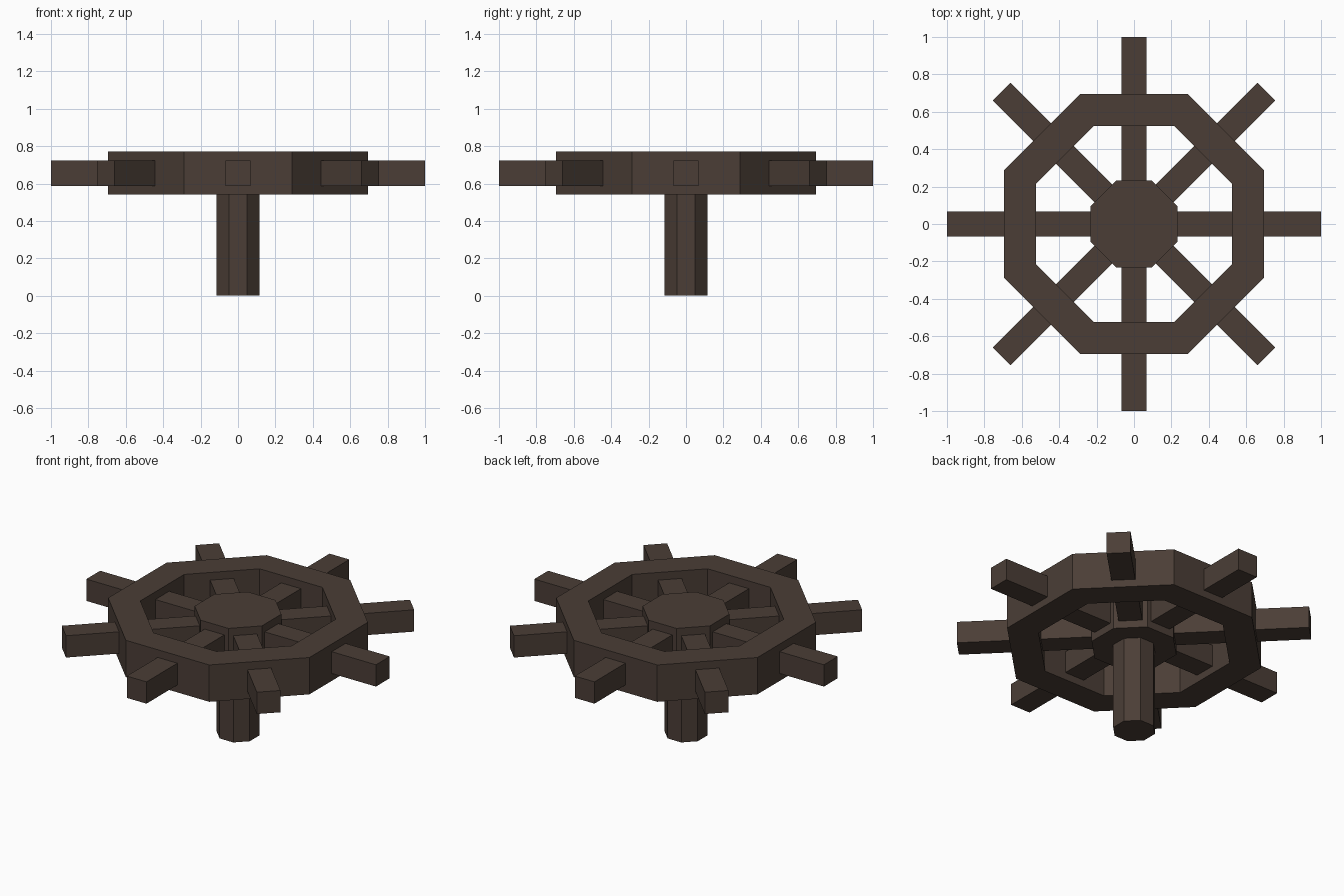
import bpy, bmesh, math
from mathutils import Matrix

if "Cube" in bpy.data.objects:
    bpy.data.objects.remove(bpy.data.objects["Cube"])

wood = bpy.data.materials.new("dark_brown_wood")
wood.diffuse_color = (0.07, 0.048, 0.037, 1)
wood.use_nodes = True
wood.node_tree.nodes["Principled BSDF"].inputs["Base Color"].default_value = wood.diffuse_color


def make_object(name, bm):
    bmesh.ops.recalc_face_normals(bm, faces=bm.faces)
    mesh = bpy.data.meshes.new(name)
    bm.to_mesh(mesh)
    bm.free()
    mesh.materials.append(wood)
    obj = bpy.data.objects.new(name, mesh)
    bpy.context.collection.objects.link(obj)
    return obj


def octagon(bm, apothem, z):
    r = apothem / math.cos(math.pi / 8)
    angles = [math.pi / 8 + i * math.pi / 4 for i in range(8)]
    return [bm.verts.new((r * math.cos(a), r * math.sin(a), z)) for a in angles]


def prism(name, apothem, z0, z1):
    bm = bmesh.new()
    low, high = octagon(bm, apothem, z0), octagon(bm, apothem, z1)
    bm.faces.new(low)
    bm.faces.new(high)
    for i in range(8):
        j = (i + 1) % 8
        bm.faces.new((low[i], low[j], high[j], high[i]))
    return make_object(name, bm)


# Octagonal rim with open middle
bm = bmesh.new()
loops = [octagon(bm, a, z) for a, z in
         ((0.695, 0.54), (0.695, 0.77), (0.523, 0.77), (0.523, 0.54))]
for k in range(4):
    a, b = loops[k], loops[(k + 1) % 4]
    for i in range(8):
        j = (i + 1) % 8
        bm.faces.new((a[i], a[j], b[j], b[i]))
make_object("wheel_rim", bm)

# Hub and the axle it stands on
prism("hub", 0.232, 0.54, 0.77)
prism("axle", 0.114, 0.0, 0.56)

# Eight spokes whose ends form the handles
for i in range(8):
    bm = bmesh.new()
    bmesh.ops.create_cube(bm, size=1)
    bmesh.ops.scale(bm, vec=(0.82, 0.136, 0.136), verts=bm.verts)
    bmesh.ops.translate(bm, vec=(0.59, 0, 0.654), verts=bm.verts)
    bm.transform(Matrix.Rotation(i * math.pi / 4, 4, 'Z'))
    make_object(f"spoke_{i + 1}", bm)
